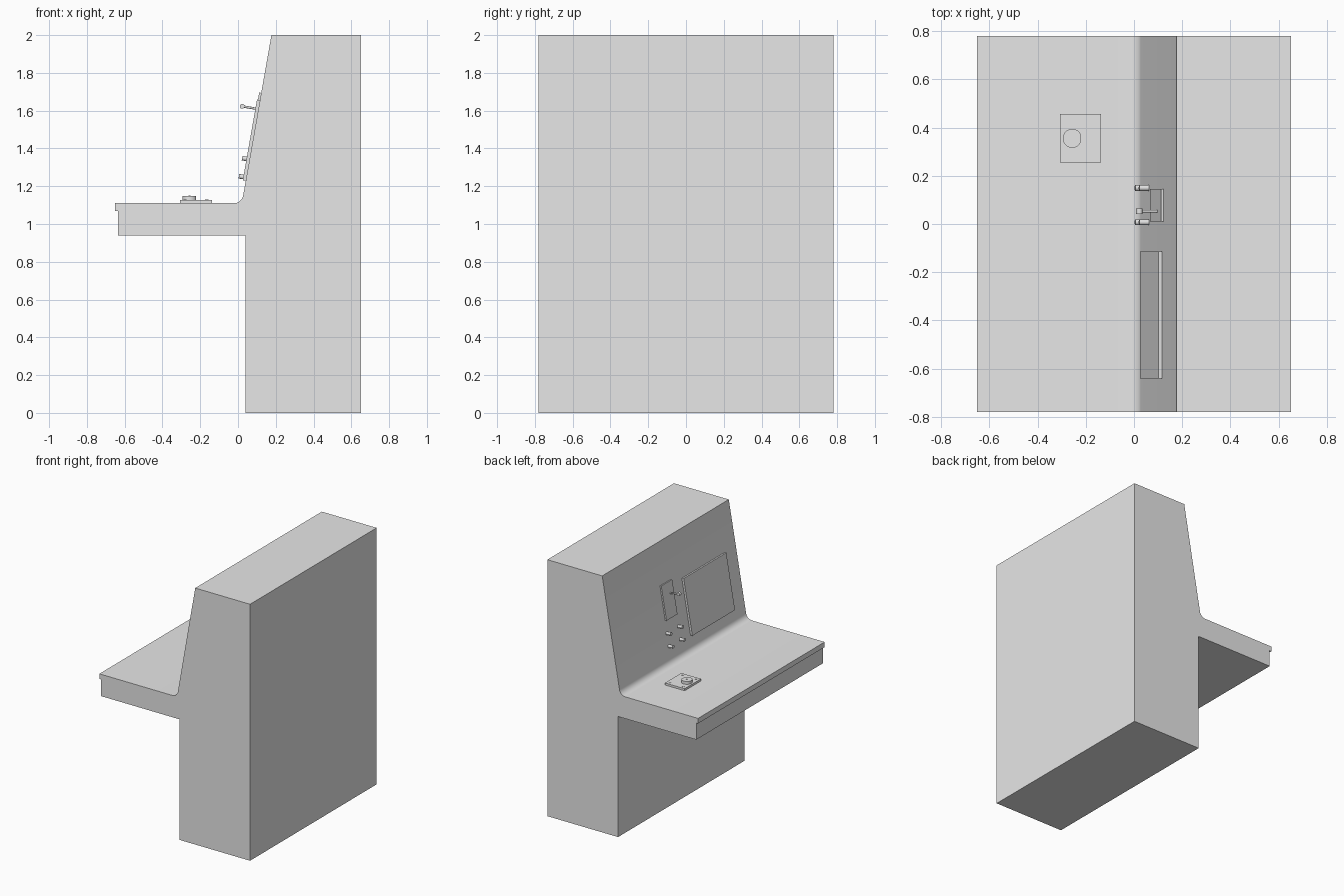
import bpy, bmesh
from math import sin, cos, tan, radians, pi
from mathutils import Vector, Matrix

cube = bpy.data.objects.get("Cube")
if cube:
    bpy.data.objects.remove(cube, do_unlink=True)

grey = bpy.data.materials.new("light_grey")
grey.use_nodes = True
grey.diffuse_color = (0.8, 0.8, 0.8, 1)
grey.node_tree.nodes["Principled BSDF"].inputs["Base Color"].default_value = (0.8, 0.8, 0.8, 1)

TILT = radians(10)          # lean of the instrument face
DESK = 1.11                 # desk height
HALF = 0.78                 # half width of the console
SLOPE = Matrix.Rotation(TILT - pi / 2, 4, "Y")   # local z points out of the face


def face_x(z):
    """x of the leaning face at height z"""
    return 0.177 - (2 - z) * tan(TILT)


def on_face(y, z):
    """Frame lying on the leaning face"""
    return Matrix.Translation((face_x(z), y, z)) @ SLOPE


def prism(name, outline, height, frame=Matrix()):
    """Extrude a flat outline along the frame's z axis"""
    bm = bmesh.new()
    base = bm.faces.new([bm.verts.new((u, v, 0)) for u, v in outline])
    top = bmesh.ops.extrude_face_region(bm, geom=[base])["geom"]
    bmesh.ops.translate(bm, vec=(0, 0, height),
                        verts=[g for g in top if isinstance(g, bmesh.types.BMVert)])
    bmesh.ops.recalc_face_normals(bm, faces=bm.faces)
    bm.transform(frame)
    mesh = bpy.data.meshes.new(name)
    bm.to_mesh(mesh)
    bm.free()
    mesh.materials.append(grey)
    obj = bpy.data.objects.new(name, mesh)
    bpy.context.collection.objects.link(obj)
    bpy.ops.object.select_all(action="DESELECT")
    obj.select_set(True)
    bpy.context.view_layer.objects.active = obj
    bpy.ops.object.shade_smooth_by_angle(angle=radians(30))
    return obj


def rect(w, h):
    return [(-w / 2, -h / 2), (w / 2, -h / 2), (w / 2, h / 2), (-w / 2, h / 2)]


def circle(r, n=24):
    return [(r * cos(2 * pi * i / n), r * sin(2 * pi * i / n)) for i in range(n)]


def face_plate(name, y0, y1, z0, z1, thick):
    frame = on_face((y0 + y1) / 2, (z0 + z1) / 2)
    return prism(name, rect((z1 - z0) / cos(TILT), y1 - y0), thick, frame)


# Console body: side profile with a rounded corner between desk and face
R = 0.05
corner_x = face_x(DESK) - R * tan((pi / 2 - TILT) / 2)
arc = []
for i in range(13):
    a = -pi / 2 + (pi / 2 - TILT) * i / 12
    arc.append((corner_x + R * cos(a), DESK + R + R * sin(a)))
profile = [(0.04, 0), (0.04, 0.94), (-0.635, 0.94), (-0.635, 1.07), (-0.65, 1.07),
           (-0.65, DESK)] + arc + [(face_x(2), 2), (0.65, 2), (0.65, 0)]
upright = Matrix.Translation((0, HALF, 0)) @ Matrix.Rotation(pi / 2, 4, "X")
prism("console_body", profile, 2 * HALF, upright)

# Plates on the leaning face
face_plate("display_screen", -0.64, -0.115, 1.229, 1.656, 0.016)
face_plate("lever_plate", 0.01, 0.145, 1.435, 1.694, 0.011)

# Lever with a cross grip
lever = on_face(0.053, 1.608)
prism("lever_stem", circle(0.006, 16), 0.082, lever)
grip = lever @ Matrix.Translation((0, 0.011, 0.087)) @ Matrix.Rotation(pi / 2, 4, "X")
prism("lever_grip", circle(0.013), 0.022, grip)

# Four push buttons
for row, z in (("lower", 1.246), ("upper", 1.342)):
    for side, y in (("left", 0.149), ("right", 0.007)):
        prism(f"{row}_{side}_button", circle(0.012), 0.04, on_face(y, z))

# Desk control: plate, corner screws and a knob with a flattened side
PLATE_X, PLATE_Y, PLATE_H = -0.2225, 0.355, 0.016
prism("control_plate", rect(0.17, 0.202), PLATE_H,
      Matrix.Translation((PLATE_X, PLATE_Y, DESK)))
for sx in (-1, 1):
    for sy in (-1, 1):
        spot = (PLATE_X + sx * 0.058, PLATE_Y + sy * 0.077, DESK + PLATE_H)
        prism("corner_screw", circle(0.009, 16), 0.003, Matrix.Translation(spot))
knob = [(min(u, 0.034), v) for u, v in circle(0.039, 40)]
prism("control_knob", knob, 0.022, Matrix.Translation((-0.256, PLATE_Y, DESK + PLATE_H)))
prism("knob_pin", circle(0.005, 12), 0.002,
      Matrix.Translation((-0.256, PLATE_Y, DESK + PLATE_H + 0.022)))
